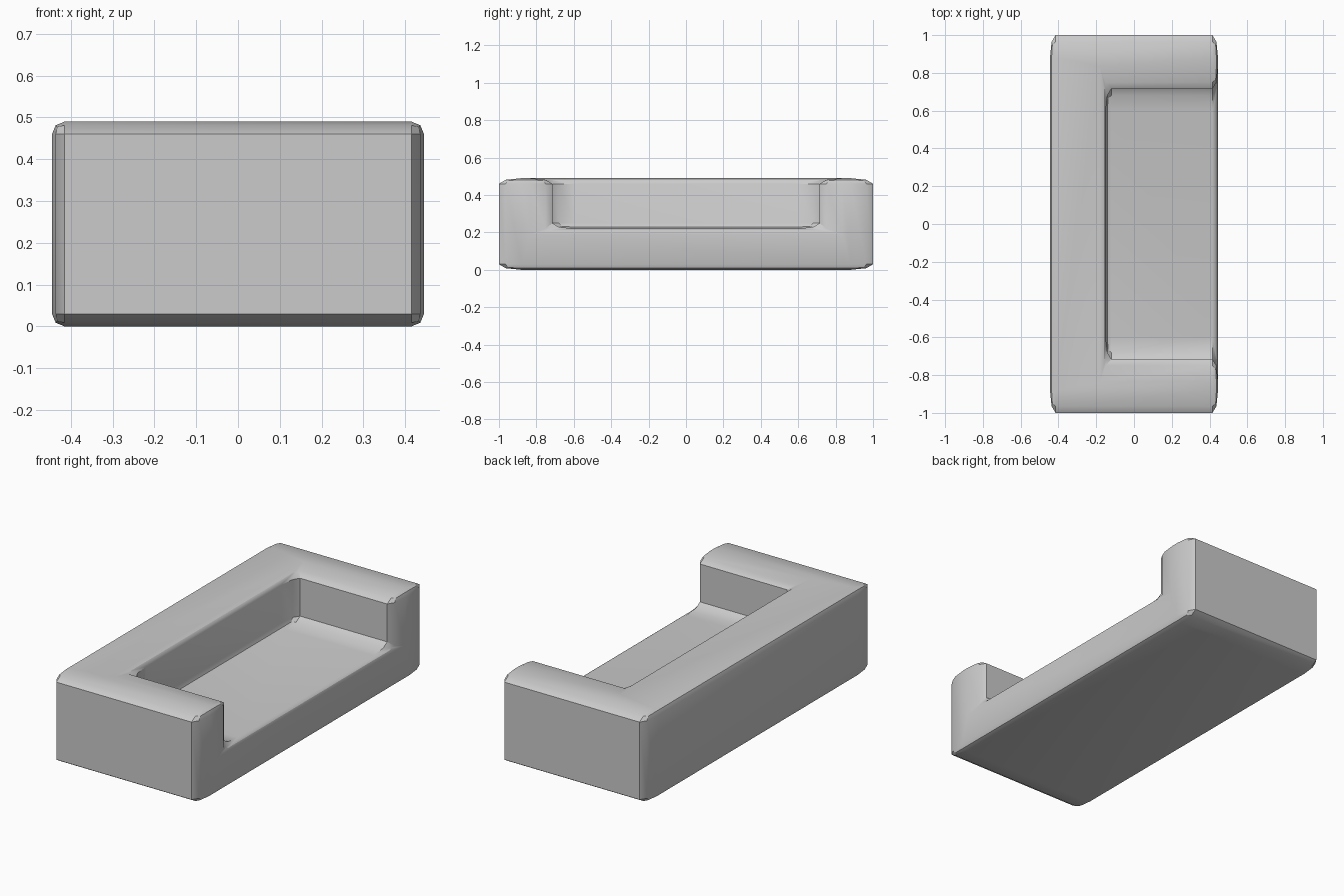
import bpy
import math

if "Cube" in bpy.data.objects:
    bpy.data.objects.remove(bpy.data.objects["Cube"])

STRETCH = 4.0  # the rounded edges are four times wider along y


def box(name, x0, x1, half_y, z0, z1):
    bpy.ops.mesh.primitive_cube_add(size=1, location=((x0 + x1) / 2, 0, (z0 + z1) / 2))
    ob = bpy.context.object
    ob.name = name
    ob.scale = (x1 - x0, 2 * half_y / STRETCH, z1 - z0)
    bpy.ops.object.transform_apply(location=True, rotation=False, scale=True)
    return ob


# Seat recess, open at the top and on the +x side
cutter = box("seat_recess_cutter", -0.15, 0.8, 0.715, 0.22, 0.8)
cutter.hide_render = True

# Sofa body: backrest, two arms and seat in one block
sofa = box("sofa_body", -0.445, 0.445, 1.0, 0.0, 0.49)
cut = sofa.modifiers.new("recess", 'BOOLEAN')
cut.operation = 'DIFFERENCE'
cut.solver = 'EXACT'
cut.object = cutter
bpy.ops.object.modifier_apply(modifier=cut.name)

# Rounded edges, then stretch to full length
bevel = sofa.modifiers.new("rounding", 'BEVEL')
bevel.width = 0.03
bevel.segments = 2
bevel.limit_method = 'ANGLE'
bpy.ops.object.modifier_apply(modifier=bevel.name)
sofa.scale.y = STRETCH
bpy.ops.object.transform_apply(location=False, rotation=False, scale=True)
bpy.ops.object.shade_smooth_by_angle(angle=math.radians(30))

bpy.data.objects.remove(cutter, do_unlink=True)
